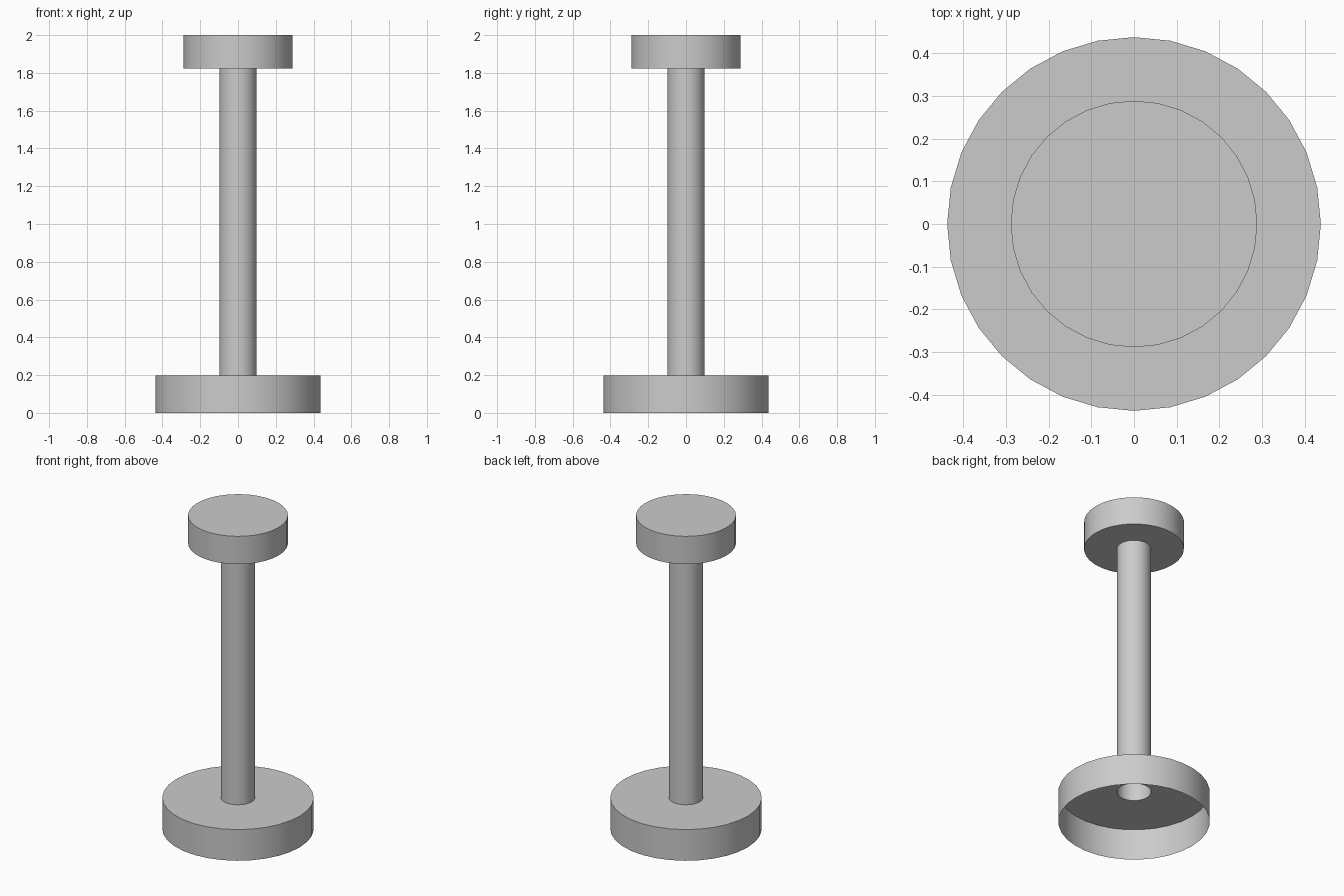
import bpy
import bmesh
from math import cos, sin, tau, radians

if "Cube" in bpy.data.objects:
    bpy.data.objects.remove(bpy.data.objects["Cube"])

SIDES = 32

# Half profile (radius, height): open-bottomed base, hollow post, head
PROFILE = [(0.438, 0.0), (0.438, 0.199), (0.099, 0.199),
           (0.099, 1.822), (0.289, 1.822), (0.289, 2.0)]

bm = bmesh.new()

# One ring of vertices per profile point
rings = [[bm.verts.new((r * cos(tau * i / SIDES), r * sin(tau * i / SIDES), z))
          for i in range(SIDES)] for r, z in PROFILE]

# Walls and ledges between neighbouring rings
for low, high in zip(rings, rings[1:]):
    for i in range(SIDES):
        j = (i + 1) % SIDES
        bm.faces.new((low[i], low[j], high[j], high[i]))

# Flat top of the head; the underside of the base stays open
bm.faces.new(rings[-1])

mesh = bpy.data.meshes.new("pedestal")
bm.to_mesh(mesh)
bm.free()
pedestal = bpy.data.objects.new("pedestal", mesh)
bpy.context.collection.objects.link(pedestal)

# Smooth round walls with crisp rims
bpy.context.view_layer.objects.active = pedestal
pedestal.select_set(True)
bpy.ops.object.shade_smooth_by_angle(angle=radians(30))
